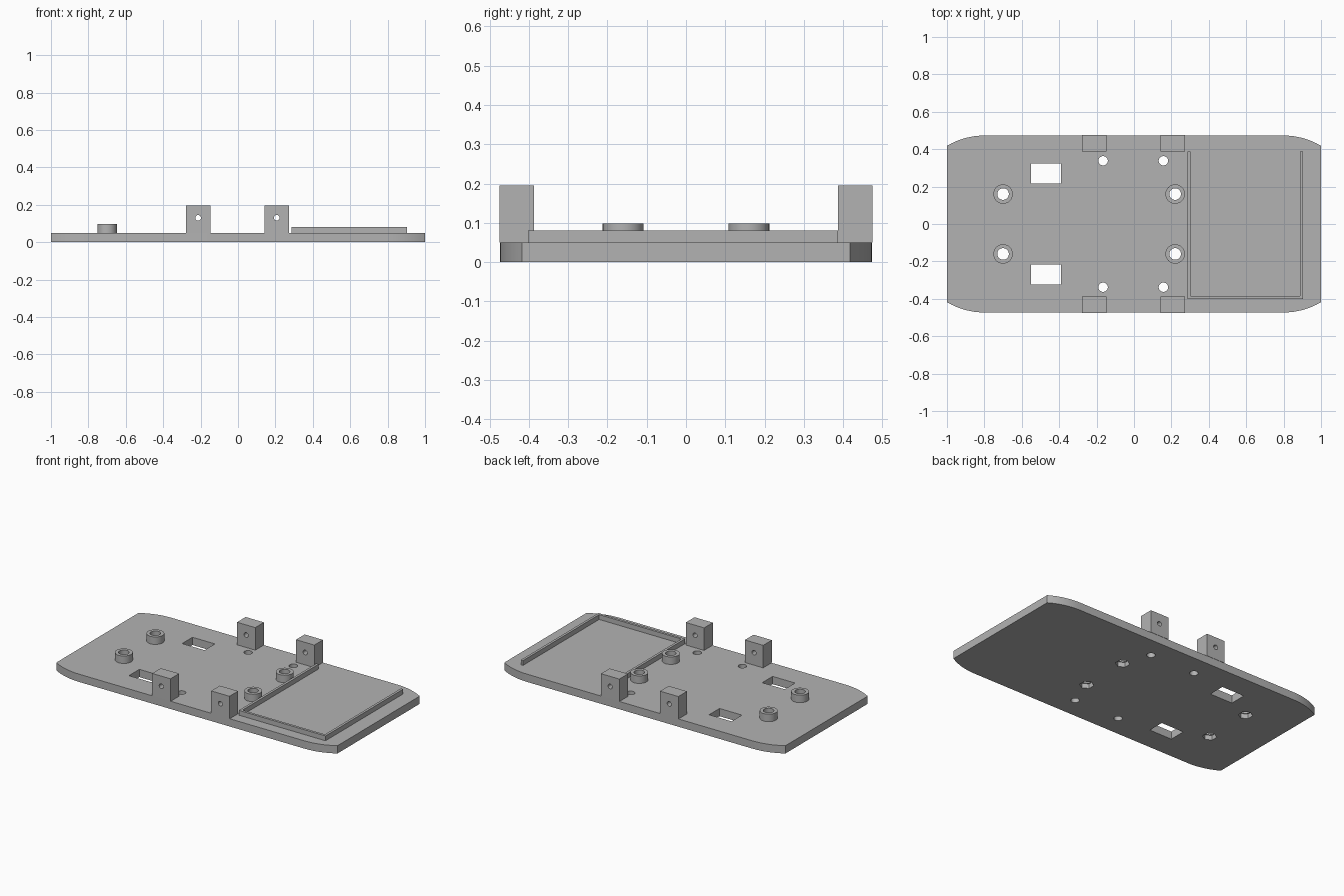
import bpy, bmesh, math
from mathutils import Matrix, Vector

cube = bpy.data.objects.get("Cube")
if cube:
    bpy.data.objects.remove(cube, do_unlink=True)

grey = bpy.data.materials.new("plain grey")
grey.use_nodes = True
color = (0.45, 0.45, 0.45, 1)
grey.diffuse_color = color
grey.node_tree.nodes["Principled BSDF"].inputs["Base Color"].default_value = color

THICK = 0.05


def add_box(bm, x0, x1, y0, y1, z0, z1):
    size = Matrix.Diagonal((x1 - x0, y1 - y0, z1 - z0, 1))
    centre = Vector((x0 + x1, y0 + y1, z0 + z1)) / 2
    bmesh.ops.create_cube(bm, size=1, matrix=Matrix.Translation(centre) @ size)


def add_rod(bm, centre, radius, length, sides=32, turn=None):
    matrix = Matrix.Translation(centre) @ (turn or Matrix.Identity(4))
    bmesh.ops.create_cone(bm, cap_ends=True, segments=sides, radius1=radius,
                          radius2=radius, depth=length, matrix=matrix)


def add_prism(bm, outline, z0, z1):
    base = bm.faces.new([bm.verts.new((x, y, z0)) for x, y in outline])
    top = bmesh.ops.extrude_face_region(bm, geom=[base])["geom"]
    bmesh.ops.translate(bm, vec=(0, 0, z1 - z0),
                        verts=[v for v in top if isinstance(v, bmesh.types.BMVert)])
    bmesh.ops.recalc_face_normals(bm, faces=bm.faces)


def make(name, bm):
    mesh = bpy.data.meshes.new(name)
    bm.to_mesh(mesh)
    bm.free()
    mesh.materials.append(grey)
    obj = bpy.data.objects.new(name, mesh)
    bpy.context.collection.objects.link(obj)
    return obj


def cut(obj, cutter_bm):
    cutter = make("cutter", cutter_bm)
    cutter.hide_render = True
    mod = obj.modifiers.new("cut", 'BOOLEAN')
    mod.operation, mod.solver, mod.object = 'DIFFERENCE', 'EXACT', cutter
    bpy.ops.object.select_all(action='DESELECT')
    bpy.context.view_layer.objects.active = obj
    obj.select_set(True)
    bpy.ops.object.modifier_apply(modifier=mod.name)
    bpy.data.objects.remove(cutter, do_unlink=True)
    bpy.ops.object.shade_smooth_by_angle(angle=math.radians(30))


# Base plate outline: shallow arcs at the four corners
arc_radius, half_y, arc_x = 0.39, 0.473, 0.8
sweep = math.asin((1 - arc_x) / arc_radius)
corner = []
for i in range(9):
    a = sweep * i / 8
    corner.append((arc_x + arc_radius * math.sin(a), half_y - arc_radius * (1 - math.cos(a))))
right_side = corner + [(x, -y) for x, y in reversed(corner)]
outline = right_side + [(-x, y) for x, y in reversed(right_side)]
bm = bmesh.new()
add_prism(bm, outline, 0, THICK)
plate = make("base_plate", bm)

# Plate openings: slots, small holes, screw holes with hexagonal nut pockets
boss_points = [(x, y) for x in (-0.70, 0.22) for y in (-0.16, 0.16)]
bm = bmesh.new()
for side in (-1, 1):
    low, high = sorted((side * 0.217, side * 0.323))
    add_box(bm, -0.55, -0.39, low, high, -0.1, 0.2)
    for x in (-0.165, 0.157):
        add_rod(bm, (x, side * 0.338, 0), 0.025, 0.3)
for x, y in boss_points:
    add_rod(bm, (x, y, 0), 0.031, 0.3)
cut(plate, bm)
bm = bmesh.new()
for x, y in boss_points:
    add_rod(bm, (x, y, 0), 0.042, 0.06, sides=6)
cut(plate, bm)

# Screw bosses
for i, (x, y) in enumerate(boss_points):
    bm = bmesh.new()
    add_rod(bm, (x, y, (THICK + 0.098) / 2), 0.052, 0.098 - THICK)
    boss = make(f"screw_boss_{i + 1}", bm)
    bm = bmesh.new()
    add_rod(bm, (x, y, 0), 0.031, 0.4)
    cut(boss, bm)

# Upright side tabs with a cross hole
quarter = Matrix.Rotation(math.pi / 2, 4, 'X')
for label, side in (("front", -1), ("back", 1)):
    for hand, x in (("right", -0.213), ("left", 0.207)):
        low, high = sorted((side * 0.387, side * 0.475))
        bm = bmesh.new()
        add_box(bm, x - 0.065, x + 0.065, low, high, THICK, 0.195)
        tab = make(f"{label}_{hand}_tab", bm)
        bm = bmesh.new()
        add_rod(bm, (x, side * 0.43, 0.13), 0.015, 0.3, 24, quarter)
        cut(tab, bm)

# U-shaped tray rail, open towards the back
x0, x1, y0, y1, wall = 0.287, 0.904, -0.402, 0.387, 0.016
bm = bmesh.new()
add_prism(bm, [(x0, y0), (x1, y0), (x1, y1), (x1 - wall, y1), (x1 - wall, y0 + wall),
               (x0 + wall, y0 + wall), (x0 + wall, y1), (x0, y1)], THICK, 0.081)
make("tray_rail", bm)
